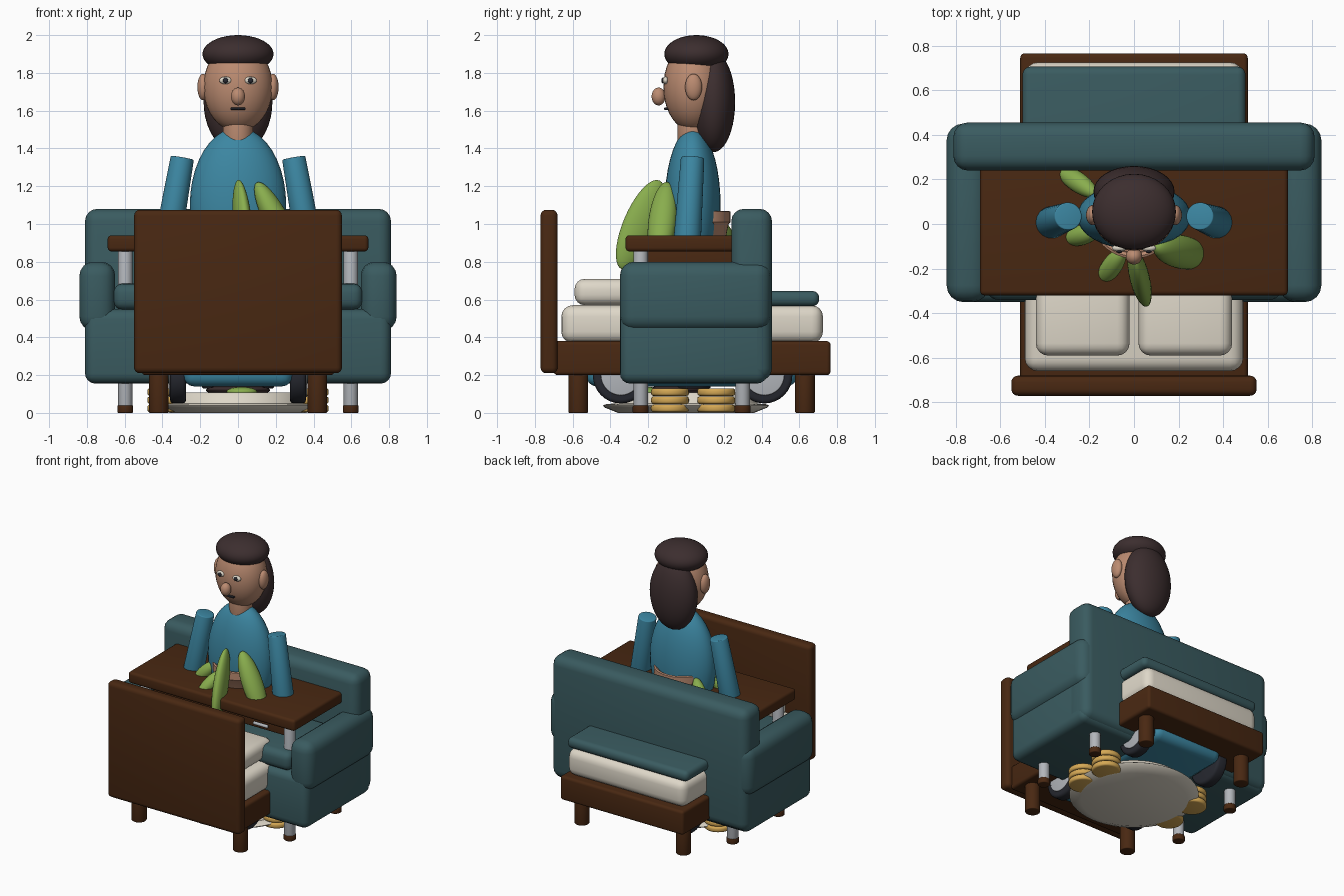
import bpy, bmesh, math
from mathutils import Vector, Matrix

if "Cube" in bpy.data.objects:
    bpy.data.objects.remove(bpy.data.objects["Cube"])

def mat(name, *c):
    m = bpy.data.materials.new(name)
    m.diffuse_color = (*c, 1)
    m.use_nodes = True
    m.node_tree.nodes["Principled BSDF"].inputs["Base Color"].default_value = m.diffuse_color
    return m

WOOD = mat("dark wood", .066, .021, .006)
TEAL = mat("teal fabric", .042, .105, .117)
CREAM = mat("cream", .73, .68, .58)
METAL = mat("metal", .45, .47, .50)
SKIN = mat("skin", .50, .26, .165)
HAIR = mat("dark hair", .045, .027, .028)
BLUE = mat("blue", .045, .24, .36)
GREEN = mat("leaf green", .25, .42, .075)
GOLD = mat("gold", .66, .39, .09)
BLACK = mat("black rubber", .02, .022, .03)

def finish(bm, name, m, angle=40):
    bmesh.ops.recalc_face_normals(bm, faces=bm.faces)
    me = bpy.data.meshes.new(name)
    bm.to_mesh(me)
    bm.free()
    ob = bpy.data.objects.new(name, me)
    bpy.context.collection.objects.link(ob)
    me.materials.append(m)
    bpy.context.view_layer.objects.active = ob
    ob.select_set(True)
    bpy.ops.object.shade_smooth_by_angle(angle=math.radians(angle))
    ob.select_set(False)
    return ob

def box(name, m, x, y, z, r=.02, seg=4):
    """Rounded box from (min, max) ranges."""
    bm = bmesh.new()
    bmesh.ops.create_cube(bm, size=1)
    for v in bm.verts:
        v.co = [(a + b) / 2 + c * (b - a) for (a, b), c in zip((x, y, z), v.co)]
    bmesh.ops.bevel(bm, geom=bm.edges[:], offset=r, segments=seg, profile=.5, affect='EDGES')
    return finish(bm, name, m)

def ball(name, m, c, r, axis=None):
    """Ellipsoid; axis turns its local z."""
    bm = bmesh.new()
    bmesh.ops.create_uvsphere(bm, u_segments=32, v_segments=20, radius=1)
    rot = Vector(axis).to_track_quat('Z', 'Y').to_matrix().to_4x4() if axis else Matrix()
    bm.transform(Matrix.Translation(c) @ rot @ Matrix.Diagonal((*r, 1)))
    return finish(bm, name, m)

def rod(name, m, a, b, r1, r2=None, bev=.006):
    """Tapered cylinder from a to b."""
    a, b = Vector(a), Vector(b)
    bm = bmesh.new()
    bmesh.ops.create_cone(bm, cap_ends=True, segments=32, radius1=r1,
                          radius2=r1 if r2 is None else r2, depth=(b - a).length)
    caps = [e for e in bm.edges if abs(e.verts[0].co.z - e.verts[1].co.z) < 1e-5]
    bmesh.ops.bevel(bm, geom=caps, offset=bev, segments=3, profile=.5, affect='EDGES')
    bm.transform(Matrix.Translation((a + b) / 2)
                 @ (b - a).to_track_quat('Z', 'Y').to_matrix().to_4x4())
    return finish(bm, name, m)

def lathe(name, m, pts, c=(0, 0, 0), n=48):
    bm = bmesh.new()
    vs = [bm.verts.new((r, 0, z)) for r, z in pts]
    es = [bm.edges.new(p) for p in zip(vs, vs[1:])]
    bmesh.ops.spin(bm, geom=vs + es, axis=(0, 0, 1), cent=(0, 0, 0), steps=n, angle=2 * math.pi)
    bmesh.ops.remove_doubles(bm, verts=bm.verts, dist=1e-4)
    bm.transform(Matrix.Translation(c))
    return finish(bm, name, m)

# Bed
box("headboard", WOOD, (-.55, .55), (-.77, -.68), (.21, 1.075), .03)
box("bed_frame", WOOD, (-.51, .51), (-.70, .765), (.20, .38), .02)
box("mattress", CREAM, (-.49, .49), (-.66, .725), (.37, .57), .06)
box("blanket", TEAL, (-.50, .50), (-.10, .705), (.565, .645), .035)

# Sofa
box("sofa_base", TEAL, (-.81, .81), (-.35, .43), (.155, .55), .055)
box("sofa_back", TEAL, (-.81, .81), (.24, .455), (.17, 1.08), .065)

# Desk
box("desk_top", WOOD, (-.69, .69), (-.32, .38), (.855, .94), .02)
box("desk_drawers", WOOD, (-.55, .55), (-.22, .28), (.75, .86), .01)

# Toy car under the bed
box("car_body", BLUE, (-.29, .29), (-.53, .59), (.14, .36), .06)
box("car_cabin", BLUE, (-.25, .25), (-.25, .32), (.34, .52), .06)

# Paired parts
for s in (-1, 1):
    for y in (-.57, .63):
        rod("bed_leg", WOOD, (s * .42, y, 0), (s * .42, y, .22), .052)
    box("pillow", CREAM, sorted((s * .02, s * .44)), (-.59, -.2), (.57, .71), .055)
    box("sofa_arm", TEAL, sorted((s * .65, s * .84)), (-.35, .45), (.435, .80), .075)
    box("seat_cushion", TEAL, sorted((s * .01, s * .66)), (-.34, .25), (.545, .685), .05)
    for y in (-.24, .30):
        rod("desk_leg", METAL, (s * .597, y, .03), (s * .597, y, .86), .038)
        rod("desk_foot", WOOD, (s * .597, y, 0), (s * .597, y, .04), .042)
    rod("drawer_handle", METAL, (s * .30, -.245, .795), (s * .42, -.245, .795), .012)
    for y in (-.345, .415):
        rod("tyre", BLACK, (s * .275, y, .198), (s * .36, y, .198), .148, bev=.02)
        rod("wheel_hub", METAL, (s * .30, y, .198), (s * .366, y, .198), .105)
    # Coin stacks
    for y in (-.085, .16):
        for k in range(3):
            rod("coin", GOLD, (s * .38, y, .004 + .043 * k), (s * .38, y, .044 + .043 * k),
                .10, bev=.014)
    # Person's paired parts
    rod("arm", BLUE, (s * .295, .035, 1.35), (s * .375, .005, .89), .062, .073)
    ball("ear", SKIN, (s * .185, .04, 1.725), (.03, .045, .07))
    ball("eye", CREAM, (s * .066, -.108, 1.76), (.033, .016, .02))
    ball("pupil", BLACK, (s * .066, -.122, 1.76), (.014, .009, .015))
    rod("trouser_leg", BLACK, (s * .1, .04, .13), (s * .1, .04, .8), .09)

# Person
ball("torso", BLUE, (0, .035, 1.1), (.255, .148, .41))
rod("neck", SKIN, (0, .035, 1.4), (0, .035, 1.6), .08)
ball("head", SKIN, (0, .04, 1.725), (.184, .16, .235))
ball("hair_cap", HAIR, (0, .055, 1.9), (.188, .17, .1))
ball("long_hair", HAIR, (0, .145, 1.645), (.182, .115, .265))
ball("nose", SKIN, (0, -.145, 1.675), (.037, .037, .047))
box("mouth", BLACK, (-.04, .04), (-.116, -.09), (1.604, 1.616), .004, 2)

# Plate with food
lathe("plate", CREAM, [(0, 0), (.36, 0), (.43, .028), (.44, .038), (.43, .045), (.38, .05),
                       (.36, .10), (.35, .108), (0, .108)])
ball("salad", GREEN, (.02, -.2, .112), (.08, .06, .025))
ball("steak", HAIR, (0, -.05, .12), (.17, .15, .03))

# Plant in a pot
lathe("plant_pot", SKIN, [(0, .72), (.13, .72), (.185, 1.0), (.195, 1.01), (.195, 1.065),
                          (.185, 1.07), (.17, 1.06), (.165, 1.03), (0, 1.03)], (0, .04, 0))
# Each leaf: inner upper end, outer lower end, half width, half depth
for a, b, w, t in (((.0, -.14, 1.23), (.05, -.34, .76), .045, .095),
                   ((.10, -.10, 1.22), (.32, -.15, .80), .075, .065),
                   ((-.05, -.12, 1.04), (-.15, -.26, .88), .045, .045),
                   ((-.17, .13, 1.05), (-.34, .25, .88), .045, .045),
                   ((-.16, -.03, 1.04), (-.31, -.07, .88), .045, .045)):
    a, b = Vector(a), Vector(b)
    ball("leaf", GREEN, (a + b) / 2, (w, t, (b - a).length / 2), a - b)
